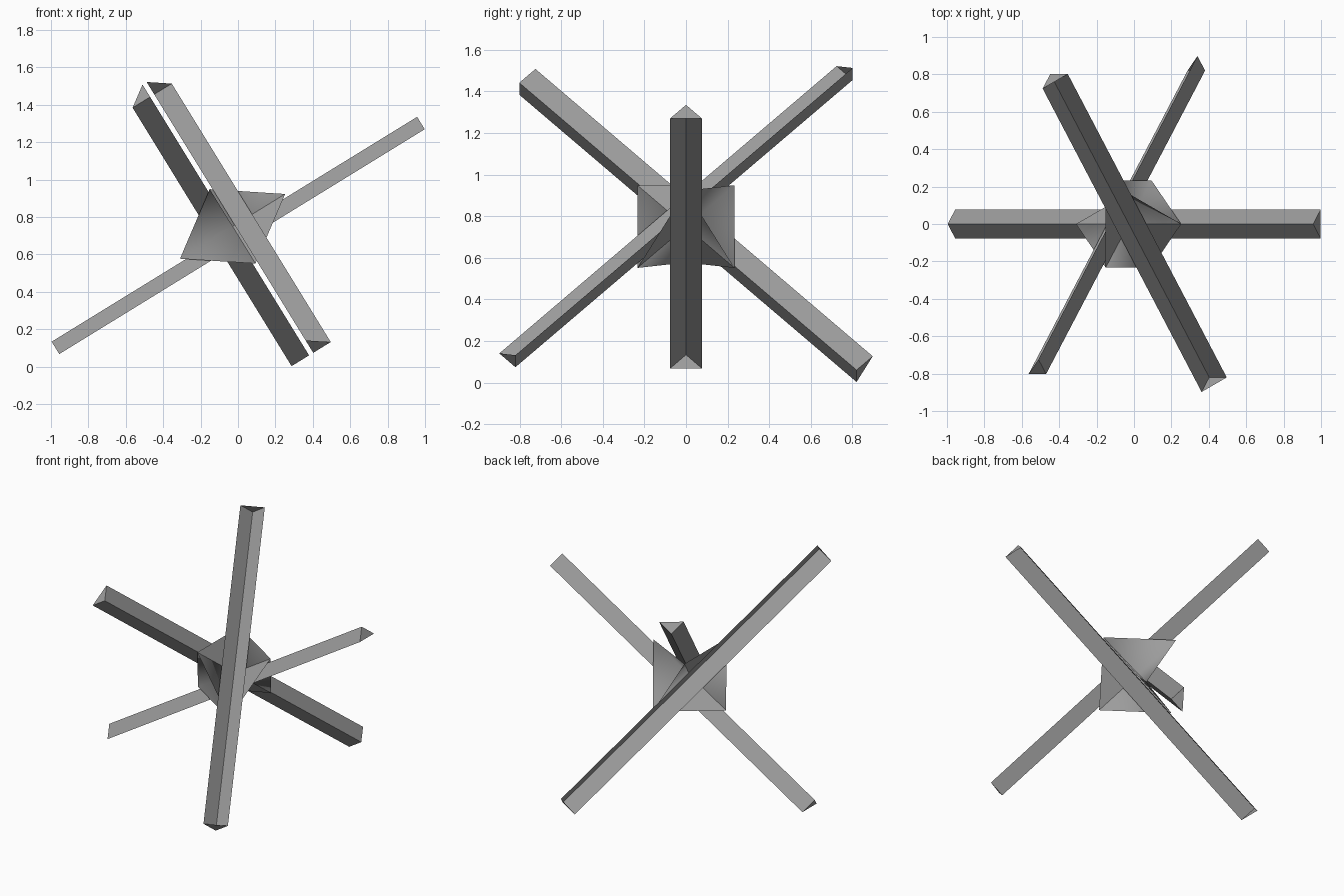
import bpy, bmesh, math
from mathutils import Vector

if "Cube" in bpy.data.objects:
    bpy.data.objects.remove(bpy.data.objects["Cube"])

# Three mutually perpendicular beam directions and the crossing point
tilt = math.radians(31.6)
A = Vector((math.cos(tilt), 0, math.sin(tilt)))
n = Vector((math.sin(tilt), 0, -math.cos(tilt)))
Y = Vector((0, 1, 0))
B = (n - Y).normalized()
C = (n + Y).normalized()
O = Vector((-0.029, 0, 0.75))

HALF = 1.147    # half beam length
LEG = 0.11      # width of each angle-iron leg
GAP = 0.013     # offset of a beam from the plate planes
REACH = 0.33    # plate reach from the crossing point

# Dark steel
steel = bpy.data.materials.new("dark_steel")
steel.diffuse_color = (0.33, 0.33, 0.33, 1)
steel.use_nodes = True
steel.node_tree.nodes["Principled BSDF"].inputs["Base Color"].default_value = steel.diffuse_color


def make(name, bm, smooth=False):
    mesh = bpy.data.meshes.new(name)
    for f in bm.faces:
        f.smooth = smooth
    bm.to_mesh(mesh)
    bm.free()
    mesh.materials.append(steel)
    ob = bpy.data.objects.new(name, mesh)
    bpy.context.collection.objects.link(ob)
    return ob


def beam(name, axis, u, v):
    """Open angle iron along axis with legs toward u and v, triangular end caps."""
    bm = bmesh.new()
    corner = O + GAP * (u + v)
    ends = []
    for s in (-HALF, HALF):
        c = corner + axis * s
        ends.append([bm.verts.new(p) for p in (c + u * LEG, c, c + v * LEG)])
    lo, hi = ends
    faces = [(lo[0], lo[1], hi[1], hi[0]), (lo[1], lo[2], hi[2], hi[1]), lo, hi]
    outward = (-v, -u, -axis, axis)
    for vs, out in zip(faces, outward):
        f = bm.faces.new(vs)
        f.normal_update()
        if f.normal.dot(out) < 0:
            f.normal_flip()
    make(name, bm)


def corner_plates(name, dirs):
    """Three triangular plates meeting in one open corner, facing into it."""
    bm = bmesh.new()
    o = bm.verts.new(O)
    tips = [bm.verts.new(O + d * REACH) for d in dirs]
    for i in range(3):
        f = bm.faces.new((o, tips[i], tips[(i + 1) % 3]))
        f.normal_update()
        if f.normal.dot(dirs[(i + 2) % 3]) < 0:
            f.normal_flip()
    make(name, bm, True)


# Angle-iron beams
beam("beam_side", A, B, C)
beam("beam_front", B, A, -C)
beam("beam_back", C, -A, -B)

# Gusset plates: each plane is left open where a beam passes through it
corner_plates("gusset_front", (-A, B, -C))
corner_plates("gusset_back", (A, -B, C))

# Remaining quarter of each plate
bm = bmesh.new()
for u, v in ((A, B), (-A, C), (-B, -C)):
    bm.faces.new([bm.verts.new(p) for p in (O, O + u * REACH, O + v * REACH)])
make("gusset_side_plates", bm)
